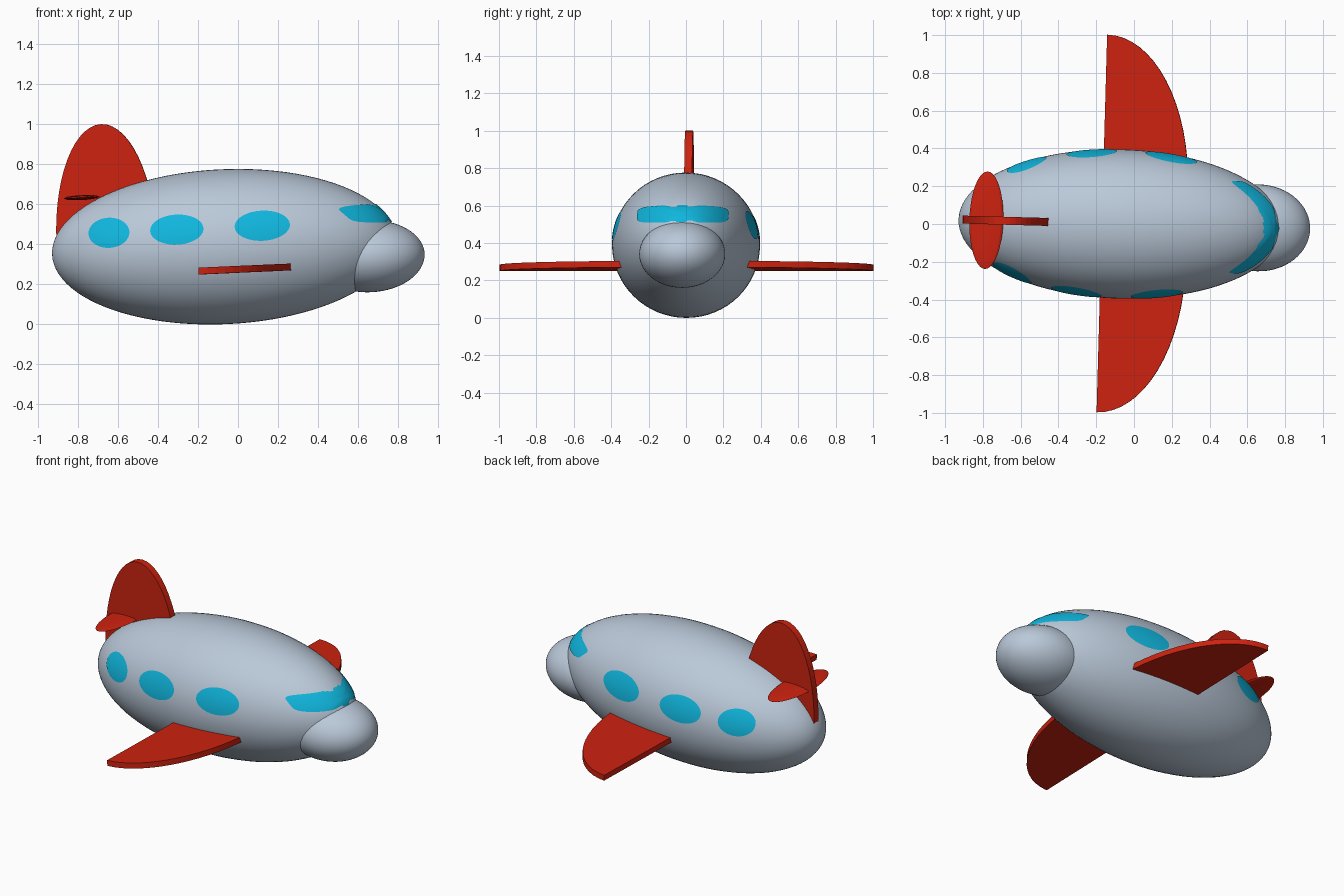
import bpy, bmesh, math
from mathutils import Matrix, Vector

if "Cube" in bpy.data.objects:
    bpy.data.objects.remove(bpy.data.objects["Cube"])

# Whole aircraft sits slightly nose-up and yawed
FRAME = (Matrix.Translation((-0.07, 0, 0.388))
         @ Matrix.Rotation(-0.028, 4, 'Z') @ Matrix.Rotation(-0.046, 4, 'Y'))
A, B, C = 0.86, 0.395, 0.387   # fuselage half sizes


def material(name, rgb):
    m = bpy.data.materials.new(name)
    m.diffuse_color = (*rgb, 1)
    m.use_nodes = True
    m.node_tree.nodes["Principled BSDF"].inputs["Base Color"].default_value = m.diffuse_color
    return m


GREY = material("pale_grey", (0.49, 0.58, 0.69))
RED = material("red", (0.61, 0.016, 0.005))
CYAN = material("window_cyan", (0.005, 0.47, 0.73))


def finish(name, bm, mat, smooth=None):
    bmesh.ops.recalc_face_normals(bm, faces=bm.faces)
    me = bpy.data.meshes.new(name)
    bm.to_mesh(me)
    bm.free()
    ob = bpy.data.objects.new(name, me)
    bpy.context.collection.objects.link(ob)
    ob.matrix_world = FRAME
    me.materials.append(mat)
    if smooth:
        bpy.ops.object.select_all(action='DESELECT')
        ob.select_set(True)
        bpy.context.view_layer.objects.active = ob
        bpy.ops.object.shade_smooth_by_angle(angle=math.radians(smooth))
    return ob


def ellipsoid(name, centre, radii, mat, axis='X', segs=48, rings=32, smooth=60):
    bm = bmesh.new()
    turn = Matrix.Rotation(math.pi / 2, 4, 'Y' if axis == 'X' else 'X')
    bmesh.ops.create_uvsphere(bm, u_segments=segs, v_segments=rings, radius=1,
                              matrix=turn)
    bmesh.ops.scale(bm, vec=radii, verts=bm.verts)
    bmesh.ops.translate(bm, vec=centre, verts=bm.verts)
    return finish(name, bm, mat, smooth)


def plate(name, outline, thickness, mat):
    """Extrude a planar outline symmetrically along its normal."""
    bm = bmesh.new()
    face = bm.faces.new([bm.verts.new(p) for p in outline])
    face.normal_update()
    n = face.normal.copy()
    ext = bmesh.ops.extrude_face_region(bm, geom=[face])
    top = [v for v in ext['geom'] if isinstance(v, bmesh.types.BMVert)]
    bmesh.ops.translate(bm, vec=n * thickness, verts=top)
    bmesh.ops.translate(bm, vec=-n * thickness / 2, verts=bm.verts)
    return finish(name, bm, mat)


def skin_patch(name, cu, cz, ru, rz, power, project):
    """Superellipse disc laid on the fuselage skin."""
    bm = bmesh.new()
    n, rings = 48, 8
    centre = bm.verts.new(project(cu, cz))
    prev = None
    for r in range(1, rings + 1):
        ring = []
        for i in range(n):
            t = 2 * math.pi * i / n
            c, s = math.cos(t), math.sin(t)
            u = cu + ru * r / rings * math.copysign(abs(c) ** power, c)
            z = cz + rz * r / rings * math.copysign(abs(s) ** power, s)
            ring.append(bm.verts.new(project(u, z)))
        for i in range(n):
            j = (i + 1) % n
            if prev:
                bm.faces.new((prev[i], ring[i], ring[j], prev[j]))
            else:
                bm.faces.new((centre, ring[i], ring[j]))
        prev = ring
    # Normals point away from the fuselage
    bmesh.ops.recalc_face_normals(bm, faces=bm.faces)
    bm.normal_update()
    if sum((f.normal.dot(f.calc_center_median()) for f in bm.faces)) < 0:
        bmesh.ops.reverse_faces(bm, faces=bm.faces)
    me = bpy.data.meshes.new(name)
    bm.to_mesh(me)
    bm.free()
    me.materials.append(CYAN)
    me.shade_smooth()
    ob = bpy.data.objects.new(name, me)
    bpy.context.collection.objects.link(ob)
    ob.matrix_world = FRAME


# Fuselage and nose bulb
ellipsoid("fuselage", (0, 0, 0), (A, B, C), GREY, segs=64, rings=48)
ellipsoid("nose", (0.725, 0, -0.081), (0.275, 0.23, 0.18), GREY)

# Half-rounded wings with straight trailing edges
for side, label in ((-1, "right"), (1, "left")):
    pts = [(-0.105, side * 0.2, -0.117)]
    for i in range(17):
        t = math.pi / 2 * i / 16
        pts.append((-0.105 + 0.45 * math.cos(t), side * (0.2 + 0.8 * math.sin(t)), -0.117))
    plate(label + "_wing", pts, 0.034, RED)

# Tail fin: upright half ellipse
fin = [(-0.585 + 0.25 * math.cos(math.pi * i / 28), 0,
        0.06 + 0.58 * math.sin(math.pi * i / 28)) for i in range(29)]
plate("tail_fin", fin, 0.042, RED)

# Tailplane: thin lens across the fin
ellipsoid("tailplane", (-0.70, 0, 0.278), (0.09, 0.258, 0.013), RED,
          axis='Y', segs=12, rings=20, smooth=20)

# Cabin windows, three on each side
GROW = 1.006


def side_point(side):
    return lambda u, z: Vector((u, side * B * math.sqrt(
        max(0, 1 - (u / A) ** 2 - (z / C) ** 2)), z)) * GROW


for side, label, xs in ((-1, "right", (-0.56, -0.22, 0.205)),
                        (1, "left", (-0.50, -0.16, 0.26))):
    for k, (x, w) in enumerate(zip(xs, (0.103, 0.133, 0.137))):
        skin_patch(f"{label}_window_{k + 1}", x, 0.095, w, 0.075, 1, side_point(side))

# Wraparound windshield with rounded corners
skin_patch("windshield", 0, 0.131, 0.243, 0.047, 0.4,
           lambda u, z: Vector((A * math.sqrt(1 - (u / B) ** 2 - (z / C) ** 2), u, z)) * GROW)
